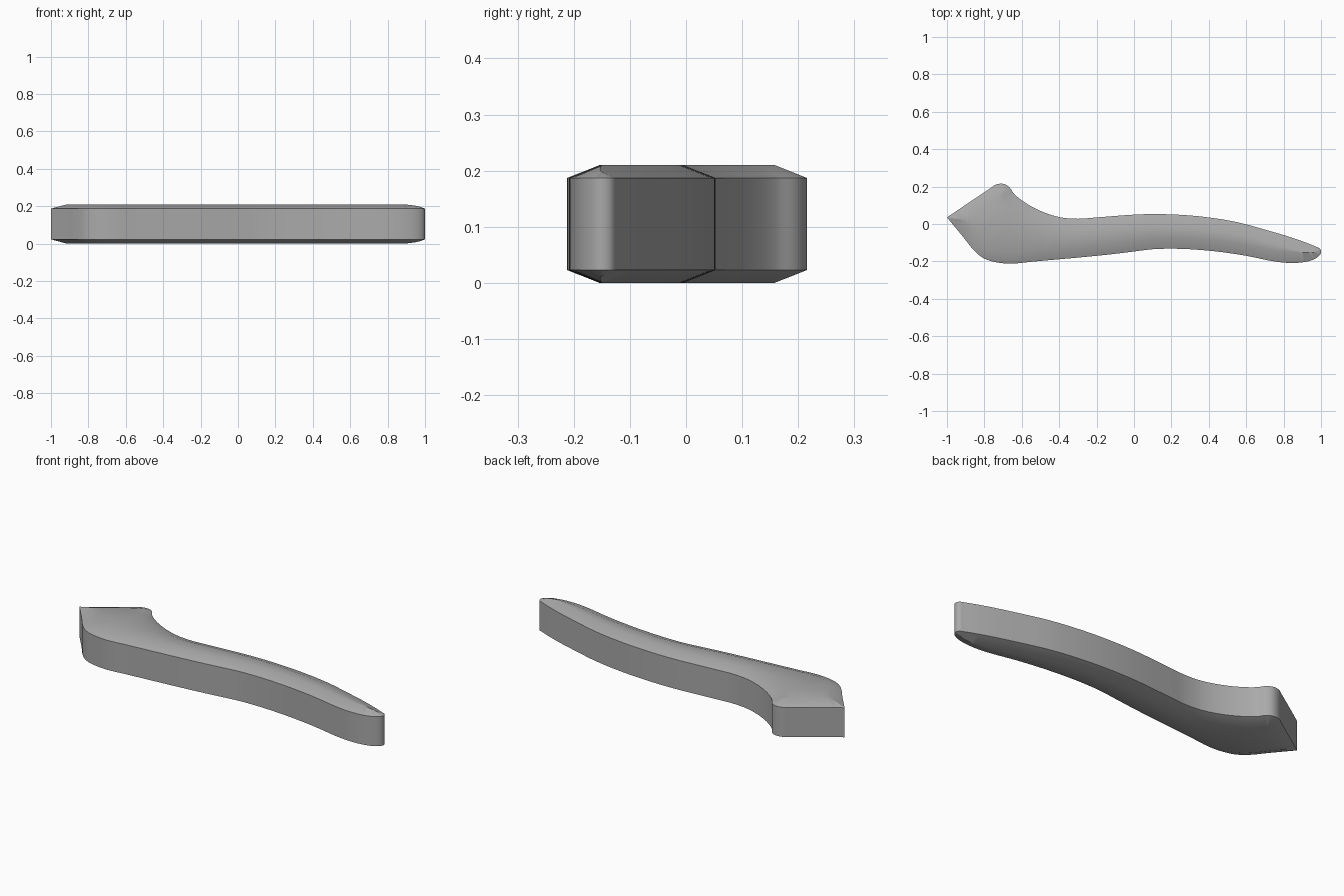
import bpy
import bmesh
from mathutils import Vector
from mathutils.geometry import interpolate_bezier, intersect_point_line

if "Cube" in bpy.data.objects:
    bpy.data.objects.remove(bpy.data.objects["Cube"], do_unlink=True)

HEIGHT = 0.21
CHAMFER_DROP = 0.023
CHAMFER_WIDTH = 0.058

# Plan outline, clockwise from the pointed tip and back to it
PROFILE = [
    (-1, .035), (-.87, .123), (-.77, .19), (-.74, .21), (-.7, .215), (-.67, .2), (-.64, .16),
    (-.58, .113), (-.5, .07), (-.4, .037), (-.3, .028), (-.2, .035), (0, .05),
    (.1, .053), (.25, .049), (.4, .035), (.55, .01), (.7, -.03), (.85, -.075),
    (.97, -.12), (.994, -.132), (1, -.15), (.99, -.17), (.96, -.19), (.9, -.205),
    (.83, -.208), (.75, -.2), (.6, -.17), (.45, -.148), (.3, -.135), (.2, -.132),
    (.1, -.135), (0, -.147), (-.15, -.165), (-.55, -.202), (-.66, -.212),
    (-.75, -.202), (-.8, -.185), (-.84, -.157), (-.92, -.061), (-1, .035),
]


def smooth_path(points, steps):
    """Smooth open path through the points, with tangents scaled to each span."""
    pts = [Vector((x, y, 0)) for x, y in points]
    last = len(pts) - 1
    tangents = []
    for i, p in enumerate(pts):
        before = (p - pts[max(i - 1, 0)]).normalized()
        after = (pts[min(i + 1, last)] - p).normalized()
        tangents.append((before + after).normalized())
    path = []
    for i in range(last):
        reach = (pts[i + 1] - pts[i]).length / 3
        path += interpolate_bezier(pts[i], pts[i] + tangents[i] * reach,
                                   pts[i + 1] - tangents[i + 1] * reach,
                                   pts[i + 1], steps + 1)[:-1]
    return path


def clearance(point, path):
    """Distance from a point to the closed path."""
    best = 10.0
    for i, a in enumerate(path):
        b = path[i - 1]
        near, t = intersect_point_line(point, a, b)
        near = a.lerp(b, min(max(t, 0), 1))
        best = min(best, (point - near).length)
    return best


def inset_path(path, width):
    """Inward offset that stops at the middle line in narrow tips."""
    result = []
    for i, p in enumerate(path):
        along = (path[(i + 1) % len(path)] - path[i - 1]).normalized()
        inward = Vector((along.y, -along.x, 0))
        depth = width
        while depth > 0.002 and clearance(p + inward * depth, path) < depth * 0.97:
            depth -= width / 30
        depth = max(depth, 0.001)
        result.append((p + inward * depth, depth / width))
    return result


def build_body(name, material):
    path = smooth_path(PROFILE, 5)
    inner = inset_path(path, CHAMFER_WIDTH)
    bm = bmesh.new()
    rims = []
    for side in (-1, 1):
        def at(p, rise):
            z = HEIGHT / 2 + side * (HEIGHT / 2 - CHAMFER_DROP * (1 - rise))
            return bm.verts.new((p.x, p.y, z))
        outer_ring = [at(p, 0) for p in path]
        inner_ring = [at(p, rise) for p, rise in inner]
        rims.append(outer_ring)
        # Sloping chamfer
        for i in range(len(path)):
            bm.faces.new((outer_ring[i - 1], outer_ring[i], inner_ring[i], inner_ring[i - 1]))
        # Flat plateau
        bm.faces.new([v for v, (p, rise) in zip(inner_ring, inner) if rise > 0.6])
    # Upright wall
    low, high = rims
    for i in range(len(path)):
        bm.faces.new((low[i - 1], low[i], high[i], high[i - 1]))
    bmesh.ops.remove_doubles(bm, verts=bm.verts, dist=0.002)
    bmesh.ops.triangulate(bm, faces=[f for f in bm.faces if len(f.verts) > 4])
    bmesh.ops.recalc_face_normals(bm, faces=bm.faces)
    mesh = bpy.data.meshes.new(name)
    bm.to_mesh(mesh)
    bm.free()
    mesh.materials.append(material)
    obj = bpy.data.objects.new(name, mesh)
    bpy.context.collection.objects.link(obj)
    return obj


def make_material(name, colour):
    material = bpy.data.materials.new(name)
    material.use_nodes = True
    material.diffuse_color = colour
    material.node_tree.nodes["Principled BSDF"].inputs["Base Color"].default_value = colour
    return material


grey = make_material("plain grey", (0.4, 0.4, 0.4, 1))
handle = build_body("curved_handle", grey)

# Soft shading along the curves, crisp rims
bpy.ops.object.select_all(action="DESELECT")
handle.select_set(True)
bpy.context.view_layer.objects.active = handle
bpy.ops.object.shade_smooth_by_angle(angle=0.6)
